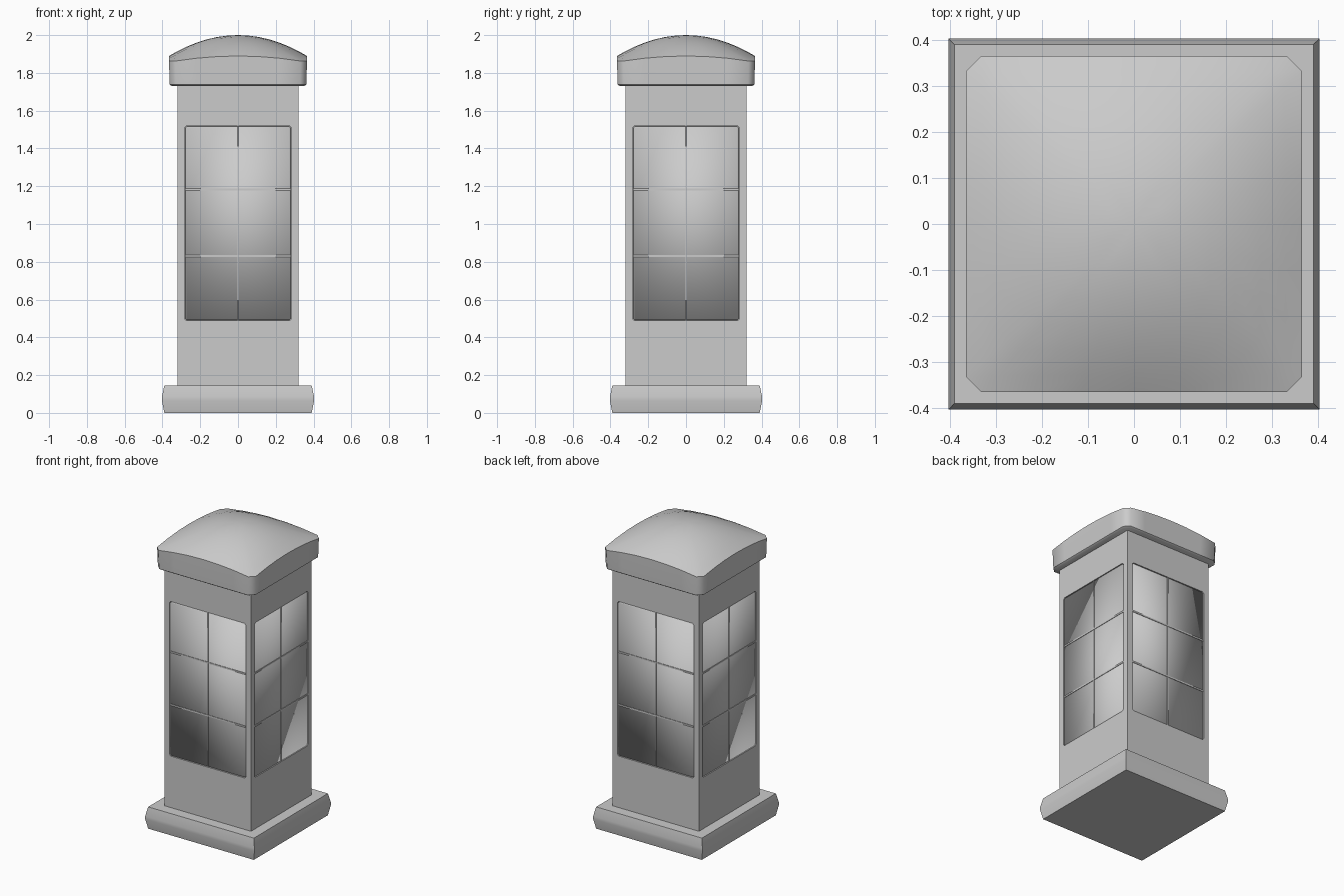
import bpy, bmesh
from math import radians
from mathutils import Matrix

if "Cube" in bpy.data.objects:
    bpy.data.objects.remove(bpy.data.objects["Cube"])


def loft(name, rings, angle=None, apex=None):
    """Skin a stack of equal-length rings; cap the ends or close on an apex."""
    bm = bmesh.new()
    vs = [[bm.verts.new(p) for p in r] for r in rings]
    n = len(rings[0])
    for a, b in zip(vs, vs[1:]):
        for i in range(n):
            j = (i + 1) % n
            bm.faces.new((a[i], a[j], b[j], b[i]))
    bm.faces.new(vs[0][::-1])
    if apex:
        tip = bm.verts.new(apex)
        for i in range(n):
            bm.faces.new((vs[-1][i], vs[-1][(i + 1) % n], tip))
    else:
        bm.faces.new(vs[-1])
    bmesh.ops.recalc_face_normals(bm, faces=bm.faces)
    me = bpy.data.meshes.new(name)
    bm.to_mesh(me)
    bm.free()
    ob = bpy.data.objects.new(name, me)
    bpy.context.collection.objects.link(ob)
    if angle:
        bpy.ops.object.select_all(action='DESELECT')
        ob.select_set(True)
        bpy.context.view_layer.objects.active = ob
        bpy.ops.object.shade_smooth_by_angle(angle=radians(angle))
    return ob


def square(h, z):
    return [(-h, -h, z), (h, -h, z), (h, h, z), (-h, h, z)]


def panel(name, x0, x1, z0, z1, front, back, c=0.0, angle=None):
    """Upright slab on the front side with optional clipped corners."""
    if c:
        pts = [(x0 + c, z0), (x1 - c, z0), (x1, z0 + c), (x1, z1 - c),
               (x1 - c, z1), (x0 + c, z1), (x0, z1 - c), (x0, z0 + c)]
    else:
        pts = [(x0, z0), (x1, z0), (x1, z1), (x0, z1)]
    return loft(name, [[(x, -d, z) for x, z in pts] for d in (front, back)], angle)


def turn(ob, k):
    ob.data.transform(Matrix.Rotation(radians(90 * k), 4, 'Z'))
    return ob


# plinth with a rounded edge
loft("base", [square(.39, 0), square(.403, .065), square(.403, .085), square(.39, .145)], 45)

# square body with a shallow window recess on each side
body = loft("body", [square(.32, .14), square(.32, 1.74)])
for k in range(4):
    cut = turn(panel("window_cutter", -.282, .282, .488, 1.52, .36, .306, .01), k)
    cut.hide_render = True
    cut.hide_viewport = True
    m = body.modifiers.new("recess", 'BOOLEAN')
    m.operation = 'DIFFERENCE'
    m.solver = 'EXACT'
    m.object = cut

    # softly shaded glass and thin glazing bars
    turn(panel("glass", -.279, .279, .491, 1.517, .316, .29, .009, 100), k)
    turn(panel("upright_bar", -.003, .003, .49, 1.518, .319, .3), k)
    for z in (.83, 1.183):
        turn(panel("cross_bar", -.28, .28, z - .005, z + .005, .319, .3), k)


# domed roof: clipped square outline, arched higher at mid-side than at corners
H, C = .365, .034
side = [-(H - C), -.22, -.11, 0, .11, .22, H - C]
outline = []
for k in range(4):
    for t in side:
        x, y = t, -H
        for _ in range(k):
            x, y = -y, x
        outline.append((x, y))


def dome(x, y):
    return 2.0 - .83 * (x * x + y * y) + 4.4 * x * x * y * y


rings = [[(x * s, y * s, z) for x, y in outline]
         for s, z in ((.96, 1.73), (.99, 1.738), (.995, 1.78))]
rings += [[(x * s, y * s, dome(x * s, y * s)) for x, y in outline]
          for s in (1, .9, .75, .6, .45, .3, .15)]
loft("roof", rings, 50, (0, 0, 2.0))
